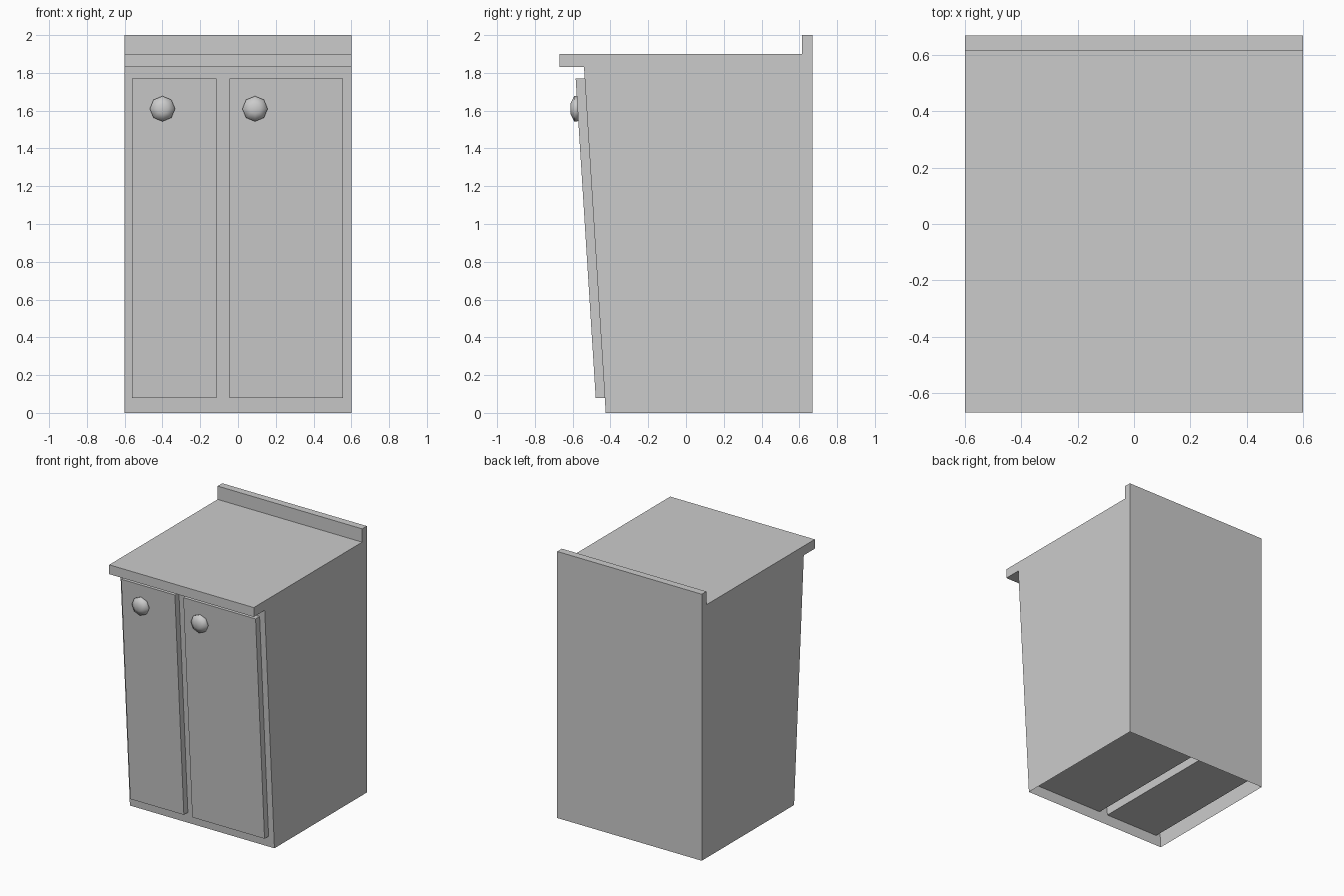
import bpy, bmesh, math

if "Cube" in bpy.data.objects:
    bpy.data.objects.remove(bpy.data.objects["Cube"])


def mesh_object(name, bm):
    bmesh.ops.recalc_face_normals(bm, faces=bm.faces)
    me = bpy.data.meshes.new(name)
    bm.to_mesh(me)
    bm.free()
    ob = bpy.data.objects.new(name, me)
    bpy.context.collection.objects.link(ob)
    return ob


def extrude_profile(name, profile, x0, x1, open_edge=None):
    """Sweep a (y, z) outline from x0 to x1, optionally leaving one edge open."""
    bm = bmesh.new()
    a = [bm.verts.new((x0, y, z)) for y, z in profile]
    b = [bm.verts.new((x1, y, z)) for y, z in profile]
    bm.faces.new(a)
    bm.faces.new(b)
    n = len(profile)
    for i in range(n):
        if i != open_edge:
            j = (i + 1) % n
            bm.faces.new((a[i], a[j], b[j], b[i]))
    return mesh_object(name, bm)


def front_y(z):
    # sloping front plane of the cabinet
    return -0.425 - 0.115 * z / 1.83


# carcass, counter and splashback in one outline; underside left open
extrude_profile("cabinet_body", [
    (-0.425, 0), (0.67, 0), (0.67, 2.0), (0.615, 2.0), (0.615, 1.9),
    (-0.67, 1.9), (-0.67, 1.83), (-0.54, 1.83)], -0.6, 0.6, open_edge=0)

# doors, the compartments behind them, and knobs
LOW, HIGH, THICK = 0.08, 1.77, 0.048
for side, x0, x1, knob_x in (("left", -0.56, -0.115, -0.4),
                             ("right", -0.045, 0.555, 0.09)):
    extrude_profile(side + "_door", [
        (front_y(LOW), LOW), (front_y(HIGH), HIGH),
        (front_y(HIGH) - THICK, HIGH), (front_y(LOW) - THICK, LOW)], x0, x1)
    extrude_profile(side + "_compartment", [
        (front_y(LOW) + 0.004, LOW), (0.655, LOW),
        (0.655, HIGH), (front_y(HIGH) + 0.004, HIGH)], x0, x1)

    # eight-sided knob, turned about the y axis
    bm = bmesh.new()
    rings = []
    for r, y in ((0.028, -0.612), (0.067, -0.592), (0.067, -0.575), (0.05, -0.56)):
        rings.append([bm.verts.new((knob_x + r * math.cos(k * math.pi / 4), y,
                                    1.61 + r * math.sin(k * math.pi / 4)))
                      for k in range(8)])
    for p, q in zip(rings, rings[1:]):
        for k in range(8):
            bm.faces.new((p[k], p[(k + 1) % 8], q[(k + 1) % 8], q[k]))
    bm.faces.new(rings[0])
    bm.faces.new(rings[-1])
    for f in bm.faces:
        f.smooth = True
    mesh_object(side + "_knob", bm)
